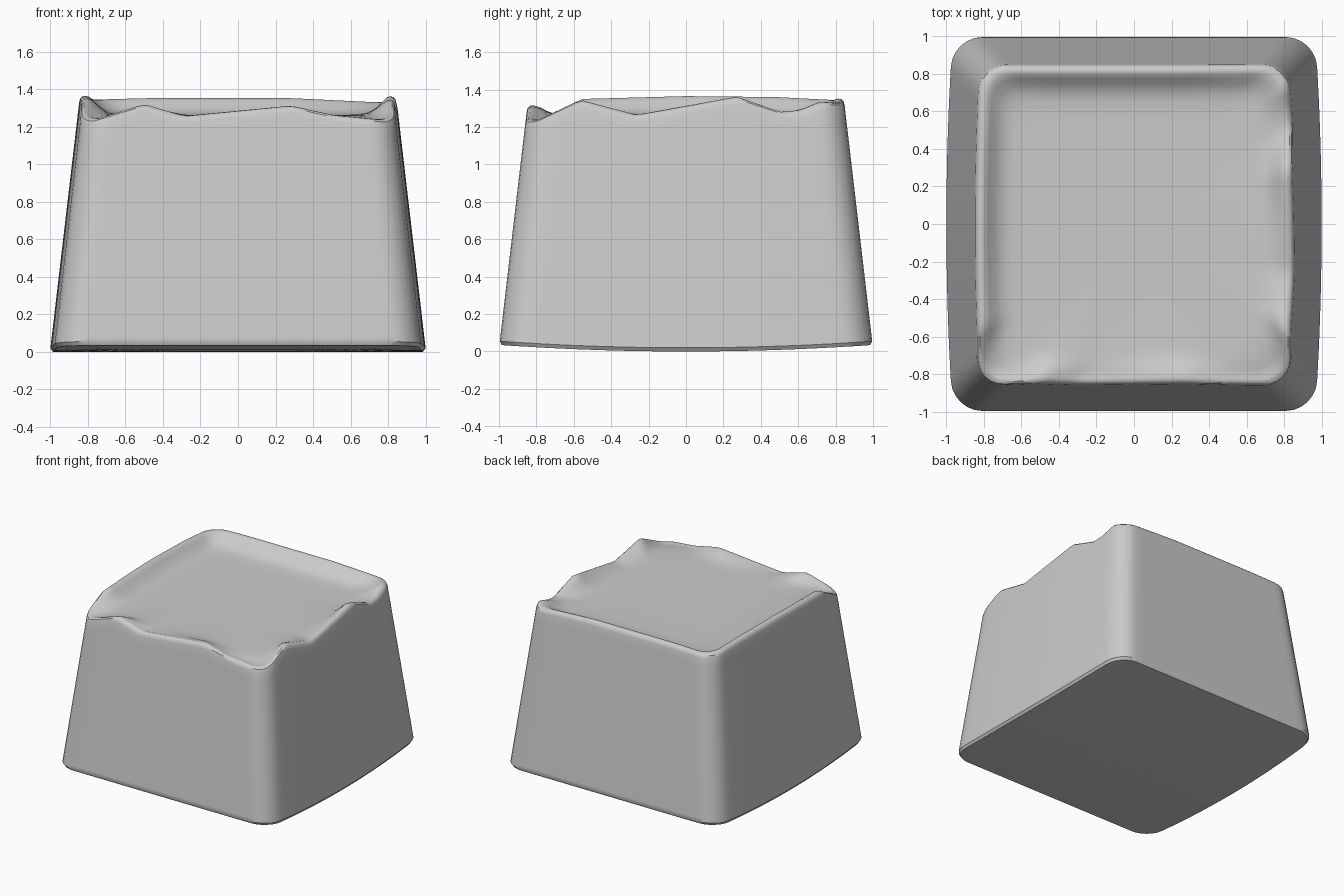
import bpy, bmesh
from math import sin, cos, pi

if "Cube" in bpy.data.objects:
    bpy.data.objects.remove(bpy.data.objects["Cube"])

# worn rim heights along each side: (position, height)
FRONT = [(-.77, 1.245), (-.53, 1.32), (-.3, 1.257), (.3, 1.312), (.53, 1.262), (.77, 1.24)]
RIGHT = [(-.79, 1.24), (-.7, 1.285), (-.58, 1.345), (-.27, 1.265), (.28, 1.362),
         (.52, 1.28), (.62, 1.29), (.74, 1.335), (.82, 1.33)]
BACK = [(-.78, 1.345), (-.5, 1.352), (.3, 1.352), (.78, 1.33)]
LEFT = [(-.79, 1.245), (-.7, 1.285), (-.57, 1.35), (0, 1.365), (.5, 1.36), (.8, 1.345)]


def interp(pts, v):
    if v <= pts[0][0]:
        return pts[0][1]
    for (a, za), (b, zb) in zip(pts, pts[1:]):
        if v <= b:
            return za + (zb - za) * (v - a) / (b - a)
    return pts[-1][1]


def rim(x, y):
    if abs(y) >= abs(x):
        return interp(FRONT if y < 0 else BACK, x)
    return interp(RIGHT if x > 0 else LEFT, y)


# unit rounded square, counter-clockwise from the front left
def unit_loop(r=.16, n=30, arc=6):
    pts = []
    for k in range(4):
        c, s = round(cos(k * pi / 2)), round(sin(k * pi / 2))
        side = [(-(1 - r) + 2 * (1 - r) * i / n, -1) for i in range(n + 1)]
        side += [(1 - r + r * sin(a), -(1 - r) - r * cos(a))
                 for a in (pi / 2 * i / arc for i in range(1, arc))]
        pts += [(x * c - y * s, x * s + y * c) for x, y in side]
    return pts


LOOP = unit_loop()
RIM = [rim(x * .84, y * .84) for x, y in LOOP]
FLOOR = 1.262
bm = bmesh.new()


def ring(fn):
    vs = []
    for (x, y), top in zip(LOOP, RIM):
        h, z = fn(x, y, top)
        vs.append(bm.verts.new((x * h * (1 - .03 * y * y), y * h, z)))
    return vs


def under(h):
    return lambda x, y, t: (h, .035 * (y * h) ** 2)


def wall(f):
    def fn(x, y, t):
        z0 = .035 * y * y + .02
        z = z0 + (t - .035 - z0) * f
        return 1.002 - .117 * z, z
    return fn


def lip(inset, drop):
    return lambda x, y, t: (1.002 - .117 * (t - .035) - inset, t - drop)


def dish(h, w):
    return lambda x, y, t: (h, t + (FLOOR - t) * w)


# underside, tapered walls, rounded lip, dished top
rings = [under(h) for h in (.3, .6, .9, .985)]
rings += [wall(f) for f in (0, .02, .25, .5, .75, .95, 1)]
rings += [lip(.006, .014), lip(.018, .003), lip(.034, 0), lip(.05, .004)]
rings += [dish(.775, .25), dish(.74, .6), dish(.7, .85), dish(.65, .97), dish(.55, 1), dish(.28, 1)]
loops = [ring(f) for f in rings]
n = len(LOOP)
for a, b in zip(loops, loops[1:]):
    for i in range(n):
        j = (i + 1) % n
        bm.faces.new((a[i], a[j], b[j], b[i]))
for l, z in ((loops[0], 0), (loops[-1], FLOOR)):
    c = bm.verts.new((0, 0, z))
    for i in range(n):
        bm.faces.new((l[i], l[(i + 1) % n], c))
bmesh.ops.recalc_face_normals(bm, faces=bm.faces)

mesh = bpy.data.meshes.new("key_cap")
bm.to_mesh(mesh)
bm.free()
cap = bpy.data.objects.new("key_cap", mesh)
bpy.context.collection.objects.link(cap)
bpy.context.view_layer.objects.active = cap
cap.select_set(True)
bpy.ops.object.shade_smooth_by_angle(angle=.6)
